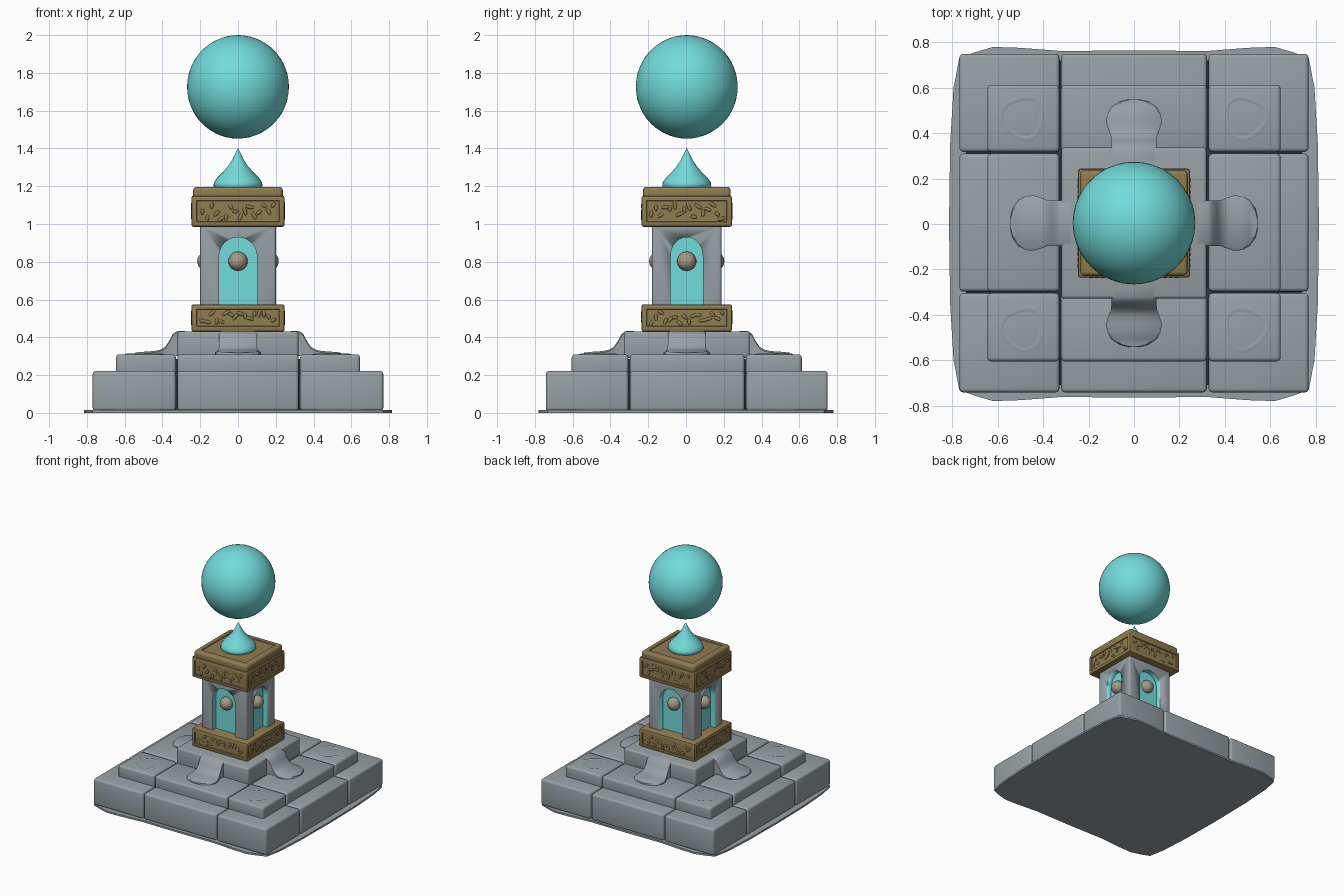
import bpy, bmesh, math, random
from mathutils import Matrix, Vector

random.seed(4)
CY = 0.004
if "Cube" in bpy.data.objects:
    bpy.data.objects.remove(bpy.data.objects["Cube"])


def material(name, rgb):
    m = bpy.data.materials.new(name)
    m.use_nodes = True
    m.diffuse_color = (*rgb, 1)
    m.node_tree.nodes["Principled BSDF"].inputs["Base Color"].default_value = (*rgb, 1)
    return m


stone = material("grey stone", (0.31, 0.355, 0.38))
gold = material("old gold", (0.28, 0.2, 0.08))
aqua = material("aqua glow", (0.17, 0.71, 0.71))
knob_mat = material("tan knob", (0.38, 0.31, 0.23))
seam_mat = material("dark seam", (0.03, 0.035, 0.07))


def finish(name, bm, *mats, angle=40):
    bmesh.ops.recalc_face_normals(bm, faces=bm.faces)
    mesh = bpy.data.meshes.new(name)
    bm.to_mesh(mesh)
    bm.free()
    ob = bpy.data.objects.new(name, mesh)
    bpy.context.collection.objects.link(ob)
    for m in mats:
        mesh.materials.append(m)
    bpy.ops.object.select_all(action="DESELECT")
    ob.select_set(True)
    bpy.context.view_layer.objects.active = ob
    bpy.ops.object.shade_smooth_by_angle(angle=math.radians(angle))
    return ob


def box_mesh(x, y, z):
    """Box between the (low, high) pairs."""
    bm = bmesh.new()
    bmesh.ops.create_cube(bm, size=1)
    for v in bm.verts:
        v.co = [a[0] + (c + 0.5) * (a[1] - a[0]) for c, a in zip(v.co, (x, y, z))]
    return bm


def block(name, x, y, z, mat, bevel=0.015):
    bm = box_mesh(x, y, z)
    if bevel:
        bmesh.ops.bevel(bm, geom=bm.edges[:], offset=bevel, segments=3,
                        profile=0.5, affect="EDGES")
    return finish(name, bm, mat)


def turn(k):
    """Carries something built facing -y to side k of the tower."""
    return Matrix.Translation((0, CY, 0)) @ Matrix.Rotation(k * math.pi / 2, 4, "Z")


def prism(bm, outline, z0, z1):
    low = bm.faces.new([bm.verts.new((x, y, z0)) for x, y in outline])
    ext = bmesh.ops.extrude_face_region(bm, geom=[low])["geom"]
    for v in ext:
        if isinstance(v, bmesh.types.BMVert):
            v.co.z = z1


# Wavy foundation sheet
quarter = [(0.815, 0), (0.81, 0.35), (0.795, 0.6), (0.77, 0.73), (0.7, 0.757),
           (0.62, 0.78), (0.5, 0.776), (0.32, 0.762), (0, 0.765)]
half = quarter + [(-x, y) for x, y in quarter[-2::-1]]
bm = bmesh.new()
prism(bm, half + [(x, -y) for x, y in half[-2:0:-1]], 0, 0.014)
finish("foundation_sheet", bm, stone)

# Two tiers of paving blocks, split by narrow seams
GAP = 0.004
for tier, hx, hy, z in (("lower", 0.773, 0.75, (0.01, 0.222)),
                        ("middle", 0.65, 0.613, (0.2, 0.31))):
    xs = (-hx, -0.325, 0.325, hx)
    ys = (CY - hy, CY - 0.305, CY + 0.31, CY + hy)
    for i in range(3):
        for j in range(3):
            block(f"{tier}_block_{i}_{j}", (xs[i] + GAP, xs[i + 1] - GAP),
                  (ys[j] + GAP, ys[j + 1] - GAP), z, stone, 0.017)
block("lower_seam_core", (-0.74, 0.74), (-0.71, 0.72), (0.012, 0.19), seam_mat, 0)
block("middle_seam_core", (-0.62, 0.62), (-0.58, 0.59), (0.19, 0.285), seam_mat, 0)
block("upper_step", (-0.32, 0.32), (CY - 0.333, CY + 0.333), (0.29, 0.432), stone)

# Faint carved rings on the corner blocks
for sx in (-1, 1):
    for sy in (-1, 1):
        bm = bmesh.new()
        rows = []
        for a in range(20):
            t = a * math.tau / 20
            r = 0.09 + 0.008 * math.sin(3 * t + sx)
            c = Vector((sx * 0.49, CY + sy * 0.465, 0.309))
            d = Vector((math.cos(t), math.sin(t), 0))
            rows.append([bm.verts.new(c + d * (r + o) + Vector((0, 0, h)))
                         for o, h in ((-0.015, 0), (0, 0.005), (0.015, 0))])
        for a in range(20):
            p, q = rows[a], rows[(a + 1) % 20]
            for b in range(2):
                bm.faces.new((p[b], p[b + 1], q[b + 1], q[b]))
        finish("carved_ring", bm, stone)

# Sloping tongues spilling down each side: distance, half width, height
slope = [(0.28, 0.1, 0.434), (0.325, 0.1, 0.432), (0.345, 0.1, 0.418), (0.365, 0.1, 0.38),
         (0.385, 0.102, 0.35), (0.41, 0.112, 0.335), (0.44, 0.122, 0.328),
         (0.475, 0.119, 0.325), (0.51, 0.1, 0.323), (0.535, 0.065, 0.32), (0.545, 0.025, 0.318)]
for k in range(4):
    bm = bmesh.new()
    rows = []
    for d, w, z in slope:
        cross = [(-w, 0.3), (-w, z - 0.008), (-w + 0.012, z), (w - 0.012, z),
                 (w, z - 0.008), (w, 0.3)]
        rows.append([bm.verts.new((x, -d, h)) for x, h in cross])
    for p, q in zip(rows, rows[1:]):
        for b in range(6):
            bm.faces.new((p[b], p[b - 1], q[b - 1], q[b]))
    bm.faces.new(rows[0])
    bm.faces.new(rows[-1])
    bm.transform(turn(k))
    finish("sloping_tongue", bm, stone)


# Gold bands with sunken, carved side panels
def carved_band(name, z):
    bm = box_mesh((-0.247, 0.247), (CY - 0.24, CY + 0.24), z)
    bmesh.ops.bevel(bm, geom=bm.edges[:], offset=0.012, segments=2,
                    profile=0.5, affect="EDGES")
    bm.normal_update()
    sides = [f for f in bm.faces if f.calc_area() > 0.03 and abs(f.normal.z) < 0.1]
    bmesh.ops.inset_individual(bm, faces=sides, thickness=0.02, depth=0)
    bmesh.ops.inset_individual(bm, faces=sides, thickness=0.004, depth=-0.007)
    finish(name, bm, gold)
    mid, reach = sum(z) / 2, (z[1] - z[0]) / 2 - 0.042
    for k in range(4):
        bm = bmesh.new()
        face = 0.24 if k % 2 == 0 else 0.247
        for i in range(16):
            at = Vector((-0.188 + i * 0.025, -face + 0.004,
                         mid + random.uniform(-reach, reach)))
            m = (Matrix.Translation(at) @ Matrix.Rotation(random.uniform(0, 3.1), 4, "Y")
                 @ Matrix.Diagonal((random.uniform(0.02, 0.034), 0.007, 0.012, 1)))
            bmesh.ops.create_icosphere(bm, subdivisions=2, radius=0.8, matrix=m)
        bm.transform(turn(k))
        finish(name + "_carving", bm, gold)


carved_band("lower_band", (0.43, 0.575))
carved_band("upper_band", (0.985, 1.15))

# Cap slab with a shallow sunken top
bm = box_mesh((-0.237, 0.237), (CY - 0.232, CY + 0.232), (1.13, 1.197))
bmesh.ops.bevel(bm, geom=bm.edges[:], offset=0.018, segments=3, profile=0.5, affect="EDGES")
bm.normal_update()
top = [f for f in bm.faces if f.normal.z > 0.99]
bmesh.ops.inset_individual(bm, faces=top, thickness=0.035, depth=0)
bmesh.ops.inset_individual(bm, faces=top, thickness=0.005, depth=-0.006)
finish("cap_slab", bm, gold)

# Shaft with a glowing arched niche cut in each side
shaft = block("tower_shaft", (-0.2, 0.2), (CY - 0.183, CY + 0.183), (0.54, 1.0), stone, 0.012)
shaft.data.materials.append(aqua)
for k in range(4):
    w, depth = (0.1, 0.183) if k % 2 == 0 else (0.085, 0.2)
    arch = [(w, 0.56)] + [(w * math.cos(t * math.pi / 16), 0.83 + 0.1 * math.sin(t * math.pi / 16))
                          for t in range(17)] + [(-w, 0.56)]
    bm = bmesh.new()
    prism(bm, arch, depth - 0.04, depth + 0.1)
    bm.transform(turn(k) @ Matrix.Rotation(math.pi / 2, 4, "X"))
    cutter = finish("niche_cutter", bm)
    cutter.hide_render = True
    cut = shaft.modifiers.new("niche", "BOOLEAN")
    cut.object, cut.operation, cut.solver = cutter, "DIFFERENCE", "EXACT"
    bpy.context.view_layer.objects.active = shaft
    bpy.ops.object.modifier_apply(modifier=cut.name)
    bpy.data.objects.remove(cutter)

    # Round knob in the niche
    bm = bmesh.new()
    bmesh.ops.create_uvsphere(bm, u_segments=20, v_segments=12, radius=0.051,
                              matrix=turn(k) @ Matrix.Translation((0, 0.035 - depth, 0.803)))
    finish("niche_knob", bm, knob_mat)
for f in shaft.data.polygons:
    c = f.center
    inside = abs(c.x) < 0.195 and abs(c.y - CY) < 0.178 and 0.55 < c.z < 0.96
    f.material_index = int(inside)

# Teardrop finial, spun from a profile
drop = [(0, 1.185), (0.115, 1.187), (0.13, 1.2), (0.127, 1.22), (0.11, 1.245), (0.08, 1.275),
        (0.05, 1.31), (0.028, 1.345), (0.012, 1.378), (0, 1.402)]
bm = bmesh.new()
vs = [bm.verts.new((r, 0, z)) for r, z in drop]
es = [bm.edges.new(p) for p in zip(vs, vs[1:])]
bmesh.ops.spin(bm, geom=vs + es, cent=(0, 0, 0), axis=(0, 0, 1), angle=math.tau, steps=32)
bmesh.ops.remove_doubles(bm, verts=bm.verts, dist=0.0005)
bm.transform(Matrix.Translation((0, CY, 0)))
finish("teardrop_finial", bm, aqua, angle=60)

# Floating orb
bm = bmesh.new()
bmesh.ops.create_icosphere(bm, subdivisions=4, radius=1,
                           matrix=Matrix.Translation((0, CY, 1.726))
                           @ Matrix.Diagonal((0.27, 0.27, 0.274, 1)))
finish("floating_orb", bm, aqua)
